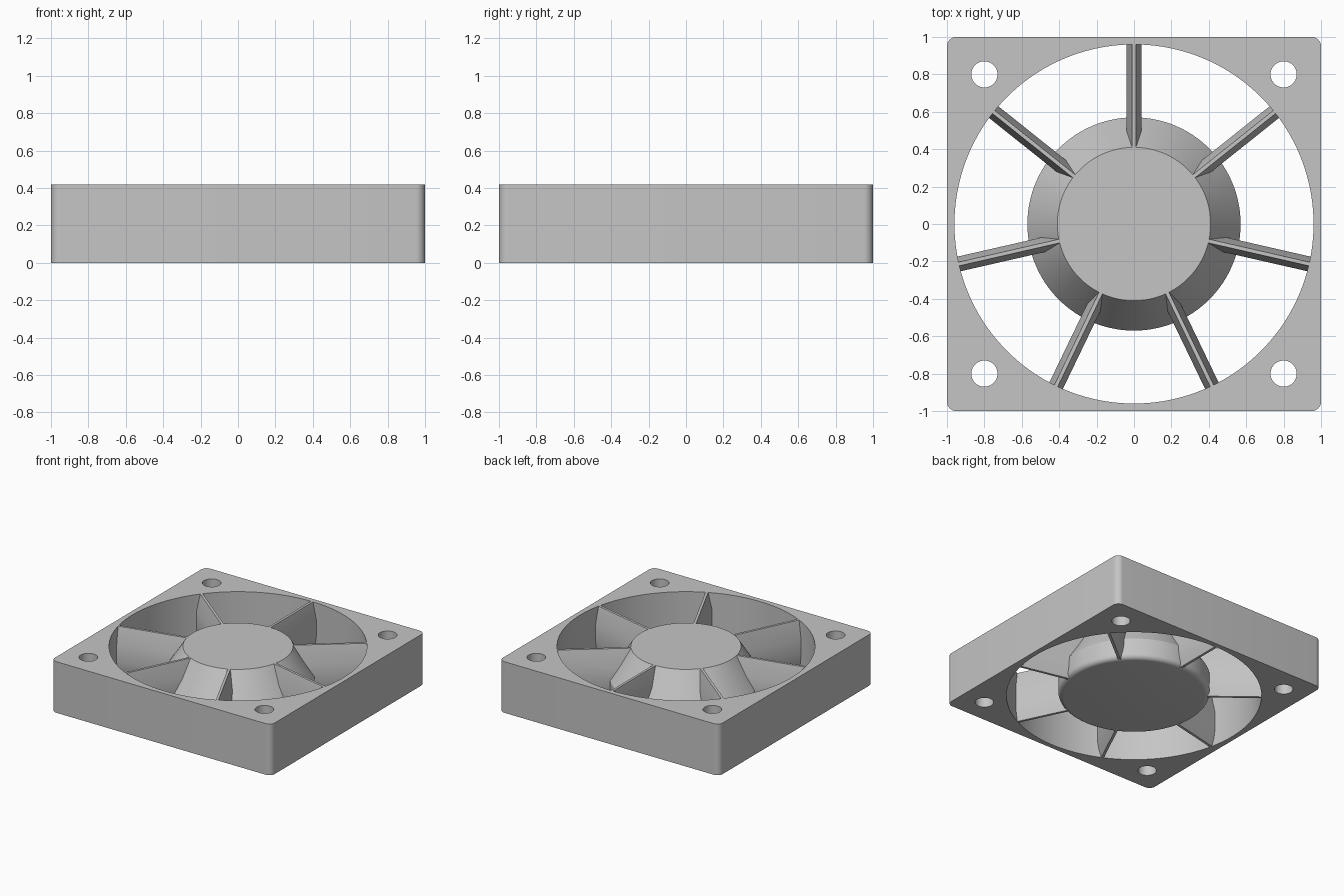
import bpy, bmesh, math
from mathutils import Matrix

old = bpy.data.objects.get("Cube")
if old:
    bpy.data.objects.remove(old, do_unlink=True)

H = 0.42            # overall height
BORE = 0.96         # air opening radius
SPOKES = 7

grey = bpy.data.materials.new("plastic grey")
grey.use_nodes = True
colour = (0.56, 0.56, 0.56, 1)
grey.diffuse_color = colour
grey.node_tree.nodes["Principled BSDF"].inputs["Base Color"].default_value = colour


def make_object(name, bm):
    bmesh.ops.recalc_face_normals(bm, faces=bm.faces)
    mesh = bpy.data.meshes.new(name)
    bm.to_mesh(mesh)
    bm.free()
    mesh.materials.append(grey)
    obj = bpy.data.objects.new(name, mesh)
    bpy.context.collection.objects.link(obj)
    return obj


def smooth(obj, degrees=30):
    bpy.ops.object.select_all(action='DESELECT')
    obj.select_set(True)
    bpy.context.view_layer.objects.active = obj
    bpy.ops.object.shade_smooth_by_angle(angle=math.radians(degrees))


def add_cylinder(bm, x, y, radius, segments):
    bmesh.ops.create_cone(bm, cap_ends=True, segments=segments, radius1=radius, radius2=radius,
                          depth=H * 2, matrix=Matrix.Translation((x, y, H / 2)))


# Square frame with rounded upright corners
bm = bmesh.new()
bmesh.ops.create_cube(bm, size=1, matrix=Matrix.Translation((0, 0, H / 2)) @ Matrix.Diagonal((2, 2, H, 1)))
upright = [e for e in bm.edges if abs(e.verts[0].co.z - e.verts[1].co.z) > 0.1]
bmesh.ops.bevel(bm, geom=upright, offset=0.05, segments=8, profile=0.5, affect='EDGES')
frame = make_object("frame", bm)

# Cutter for the air opening and the four screw holes
bm = bmesh.new()
add_cylinder(bm, 0, 0, BORE, 160)
for sx in (-1, 1):
    for sy in (-1, 1):
        add_cylinder(bm, 0.8 * sx, 0.8 * sy, 0.07, 40)
cutter = make_object("opening_cutter", bm)
cutter.hide_render = True

cut = frame.modifiers.new("openings", 'BOOLEAN')
cut.object = cutter
cut.operation = 'DIFFERENCE'
cut.solver = 'EXACT'
bpy.context.view_layer.objects.active = frame
bpy.ops.object.modifier_apply(modifier=cut.name)
bpy.data.objects.remove(cutter, do_unlink=True)
smooth(frame)

# Motor hub: rounded lower rim, straight wall, cone, flat top
fillet = 0.04
profile = [(0.57 - fillet + fillet * math.sin(a), fillet - fillet * math.cos(a))
           for a in (math.radians(15 * i) for i in range(7))]
profile += [(0.57, 0.17), (0.41, H)]
bm = bmesh.new()
N = 128
rings = [[bm.verts.new((r * math.cos(2 * math.pi * i / N), r * math.sin(2 * math.pi * i / N), z))
          for i in range(N)] for r, z in profile]
for low, high in zip(rings, rings[1:]):
    for i in range(N):
        j = (i + 1) % N
        bm.faces.new((low[i], low[j], high[j], high[i]))
bm.faces.new(rings[0])
bm.faces.new(rings[-1])
smooth(make_object("hub", bm), 25)


def hub_radius(z):
    return 0.55 if z < 0.17 else 0.55 - 0.16 * (z - 0.17) / (H - 0.17)


# Spokes: thin top and bottom edges, wider in the middle
half = [(0.01, 0), (0.03, 0.07), (0.04, 0.14), (0.04, 0.28), (0.01, H)]
section = half + [(-w, z) for w, z in reversed(half)]
for k in range(SPOKES):
    bm = bmesh.new()
    inner = [bm.verts.new((hub_radius(z), w, z)) for w, z in section]
    outer = [bm.verts.new((BORE + 0.006, w, z)) for w, z in section]
    n = len(section)
    for i in range(n):
        j = (i + 1) % n
        bm.faces.new((inner[i], inner[j], outer[j], outer[i]))
    bm.faces.new(outer)
    # close the sloping inner end in flat strips
    for i in range(len(half) - 1):
        bm.faces.new((inner[i], inner[i + 1], inner[n - 2 - i], inner[n - 1 - i]))
    bm.transform(Matrix.Rotation(math.pi / 2 + 2 * math.pi * k / SPOKES, 4, 'Z'))
    smooth(make_object("spoke_%d" % (k + 1), bm), 20)
